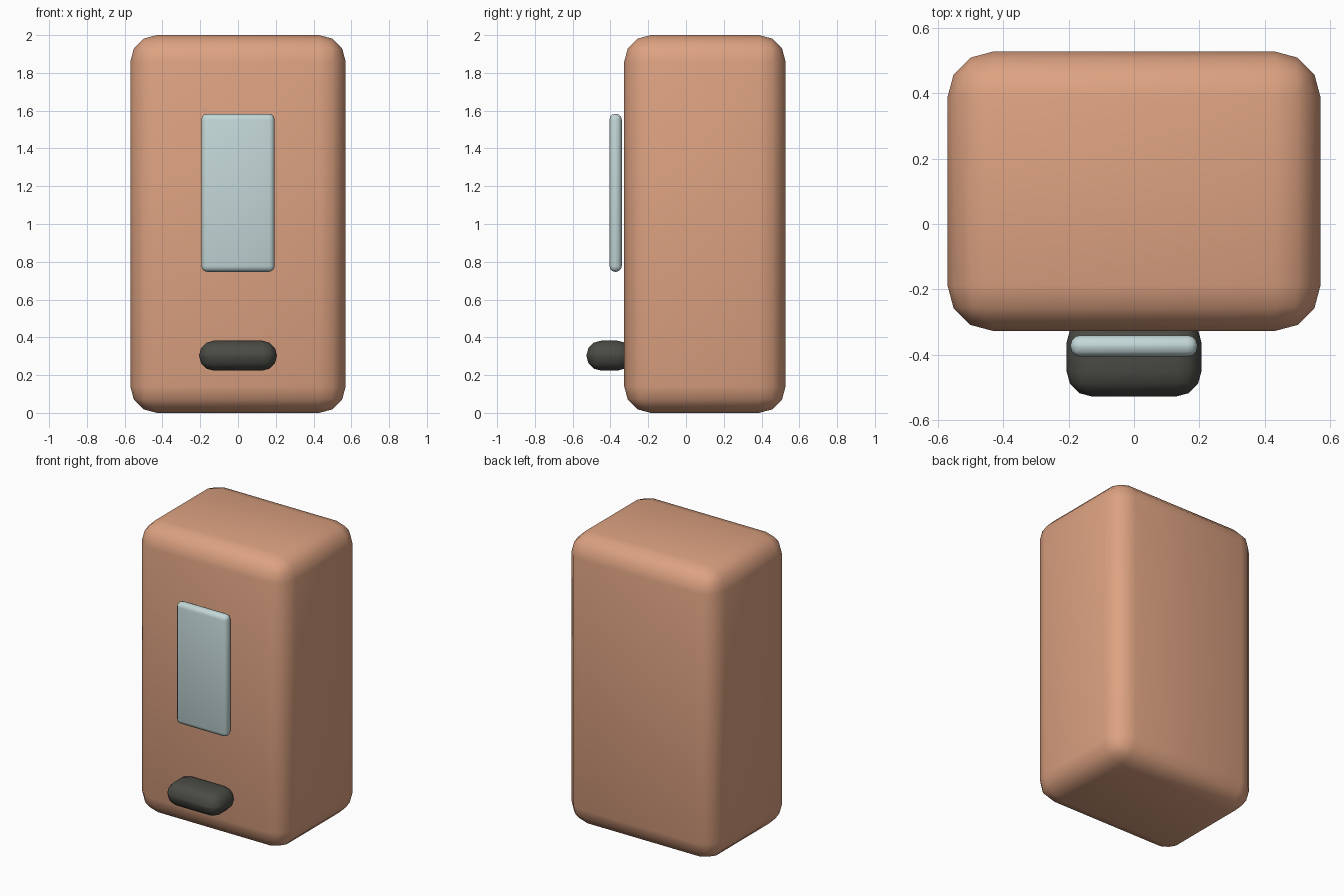
import bpy

if "Cube" in bpy.data.objects:
    bpy.data.objects.remove(bpy.data.objects["Cube"])


def material(name, color):
    mat = bpy.data.materials.new(name)
    mat.diffuse_color = (*color, 1)
    mat.use_nodes = True
    mat.node_tree.nodes["Principled BSDF"].inputs["Base Color"].default_value = mat.diffuse_color
    return mat


def rounded_box(name, low, high, radius, mat, segments=3):
    """Box between two corners with rounded edges and smooth shading."""
    center = [(a + b) / 2 for a, b in zip(low, high)]
    bpy.ops.mesh.primitive_cube_add(size=1, location=center)
    obj = bpy.context.object
    obj.name = name
    obj.scale = [b - a for a, b in zip(low, high)]
    bpy.ops.object.transform_apply(location=False, rotation=False, scale=True)
    bevel = obj.modifiers.new("rounding", "BEVEL")
    bevel.width = radius
    bevel.segments = segments
    bevel.limit_method = 'NONE'
    bpy.ops.object.modifier_apply(modifier=bevel.name)
    bpy.ops.object.shade_smooth_by_angle(angle=0.8)
    obj.data.materials.append(mat)
    return obj


terracotta = material("terracotta", (0.72, 0.36, 0.22))
pale_glass = material("pale_glass", (0.55, 0.68, 0.68))
dark_grey = material("dark_grey", (0.07, 0.07, 0.06))

# Main cabinet
rounded_box("cabinet", (-0.57, -0.327, 0), (0.57, 0.527, 2), 0.14, terracotta)
# Window panel floating just in front of the cabinet
rounded_box("window_panel", (-0.194, -0.405, 0.747), (0.194, -0.34, 1.583), 0.03, pale_glass)
# Tray knob, its back sunk into the cabinet
rounded_box("tray", (-0.206, -0.527, 0.224), (0.206, -0.285, 0.382), 0.077, dark_grey)
